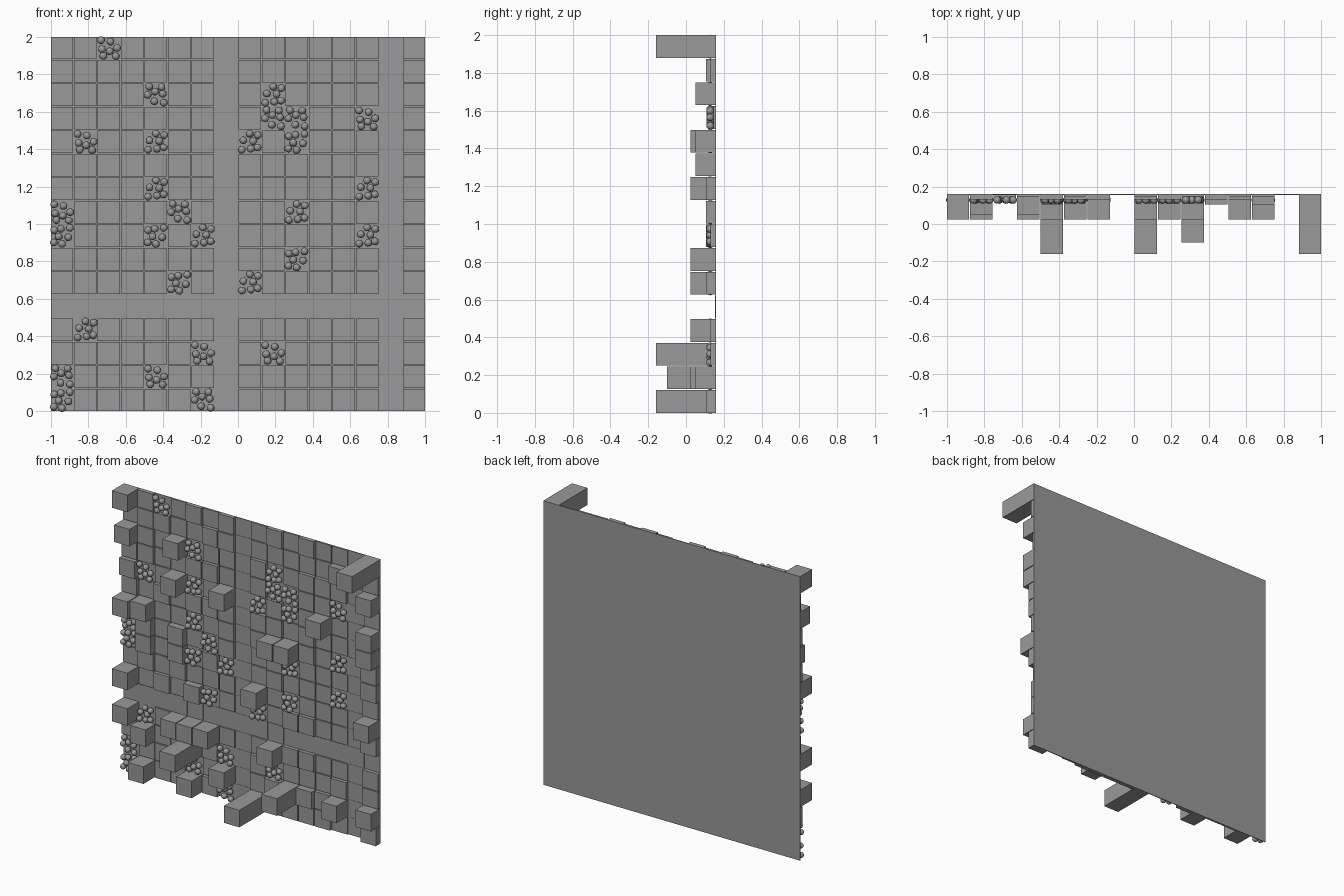
import bpy, bmesh, math, random
from mathutils import Matrix, Vector

if "Cube" in bpy.data.objects:
    bpy.data.objects.remove(bpy.data.objects["Cube"])

random.seed(4)
N, W = 16, 0.12
PITCH = (2 - W) / (N - 1)
BACK = 0.16

grey = bpy.data.materials.new("dark_grey")
grey.diffuse_color = (0.32, 0.32, 0.32, 1)
grey.use_nodes = True
grey.node_tree.nodes["Principled BSDF"].inputs["Base Color"].default_value = grey.diffuse_color


def cell(c, r):
    return -1 + c * PITCH + W / 2, r * PITCH + W / 2


def add_box(bm, x, z, depth, w=W, h=W):
    m = Matrix.Translation((x, BACK - depth / 2, z)) @ Matrix.Diagonal((w, depth, h, 1))
    bmesh.ops.create_cube(bm, size=1, matrix=m)


def finish(bm, name, smooth=False):
    me = bpy.data.meshes.new(name)
    for f in bm.faces:
        f.smooth = smooth
    bm.to_mesh(me)
    bm.free()
    me.materials.append(grey)
    bpy.context.collection.objects.link(bpy.data.objects.new(name, me))


# Cells (column, row) grouped by how far the block sticks out
depths = {
    0.32: [(15, 15), (8, 0), (4, 2)],
    0.26: [(10, 1)],
    0.135: [(0, 15), (0, 9), (0, 5), (0, 3), (1, 0), (6, 11), (9, 9), (10, 9),
            (12, 11), (15, 6), (13, 1), (8, 6), (9, 3), (3, 3), (4, 3), (5, 3),
            (4, 0), (6, 1), (3, 11)],
    0.11: [(0, 13), (3, 13), (15, 13), (15, 11), (15, 10), (15, 1), (1, 9), (1, 2)],
    0.055: [(0, 11), (1, 7), (1, 8), (3, 7), (3, 8), (4, 5), (15, 0), (13, 14),
            (15, 8), (15, 9), (15, 5), (9, 1), (11, 1)],
}
depth_of = {c: d for d, cells in depths.items() for c in cells}

# Cells holding a cluster of small balls
clusters = [(2, 15), (4, 13), (9, 13), (9, 12), (10, 12), (10, 11), (13, 12),
            (1, 11), (4, 11), (8, 11), (4, 9), (13, 9), (0, 8), (0, 7), (5, 8),
            (10, 8), (4, 7), (6, 7), (13, 7), (10, 6), (5, 5), (8, 5), (1, 3),
            (6, 2), (9, 2), (0, 1), (0, 0), (4, 1), (6, 0)]

# Flat backing panel
bm = bmesh.new()
add_box(bm, 0, 1, 0.004, 2, 2)
finish(bm, "back_panel")

# Thin tiles and raised blocks
tiles, blocks = bmesh.new(), bmesh.new()
for c in range(N):
    for r in range(N):
        if (c, r) in clusters:
            continue
        x, z = cell(c, r)
        d = depth_of.get((c, r))
        if d:
            add_box(blocks, x, z, d)
        else:
            flat = r == 4 or c in (7, 14)
            raised = (c, r) == (11, 15) or random.random() < 0.35
            add_box(tiles, x, z, 0.006 if flat else 0.03 if raised else 0.014)
finish(tiles, "wall_tiles")
finish(blocks, "raised_blocks")

# Ball clusters: one seven-ball pattern turned in quarter steps
pattern = [(0, 0.044), (0.044, 0.036), (-0.034, 0.008), (0.018, 0.004),
           (-0.042, -0.042), (0.006, -0.037), (0.042, -0.03)]
bm = bmesh.new()
for c, r in clusters:
    x, z = cell(c, r)
    turn = Matrix.Rotation(math.pi / 2 * random.randrange(4), 2)
    for p in pattern:
        q = turn @ Vector(p)
        bmesh.ops.create_uvsphere(
            bm, u_segments=16, v_segments=10, radius=0.02,
            matrix=Matrix.Translation((x + q.x, 0.128, z + q.y)))
finish(bm, "ball_clusters", smooth=True)
